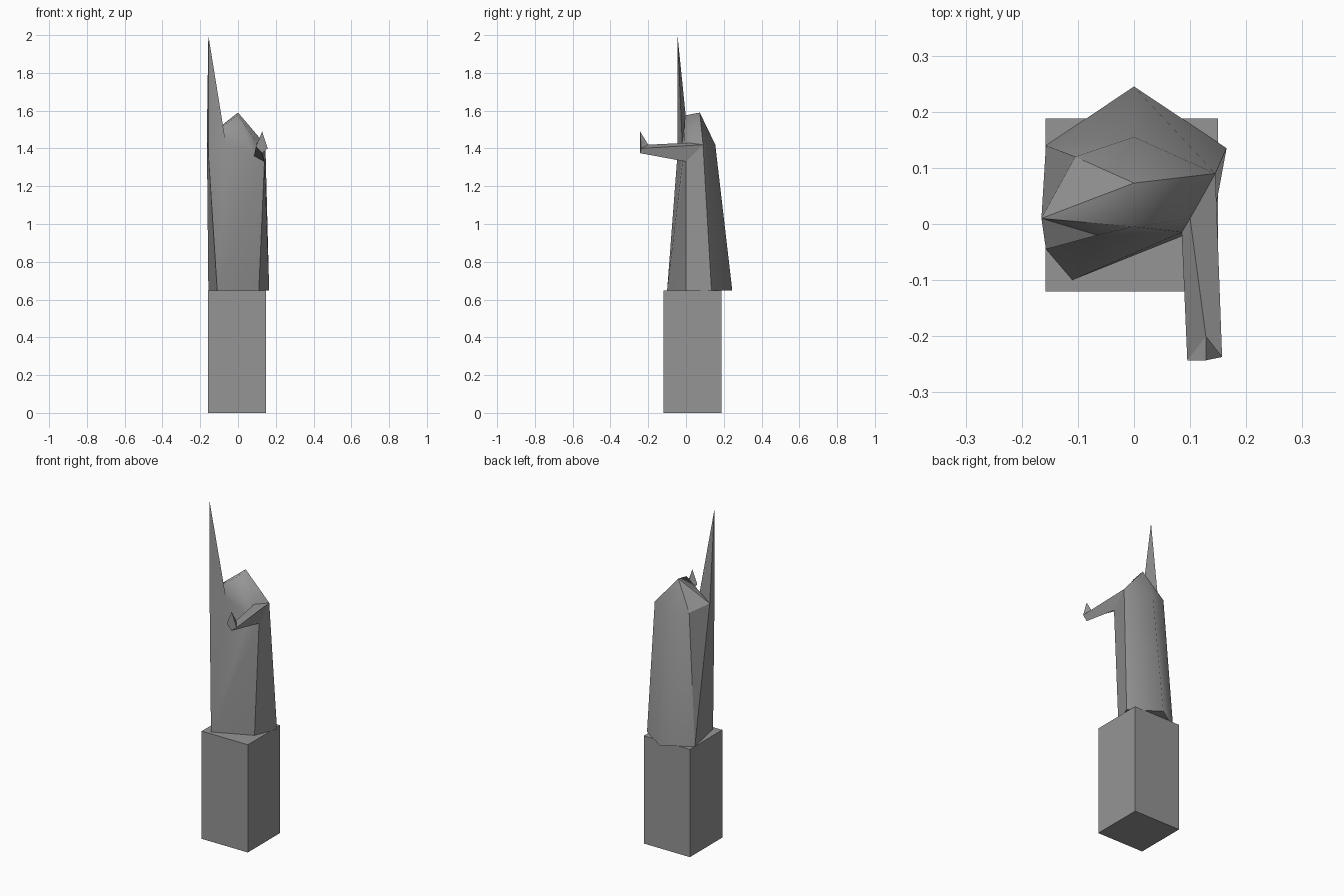
import bpy, bmesh, math

old = bpy.data.objects.get("Cube")
if old:
    bpy.data.objects.remove(old, do_unlink=True)

stone = bpy.data.materials.new("grey_stone")
stone.use_nodes = True
GREY = (0.3, 0.3, 0.3, 1)
stone.diffuse_color = GREY
stone.node_tree.nodes["Principled BSDF"].inputs["Base Color"].default_value = GREY


def build(name, points, faces, soft=(), limit=30):
    """Faceted solid from named corners; 'soft' edges stay smooth at any angle."""
    bm = bmesh.new()
    v = {k: bm.verts.new(co) for k, co in points.items()}
    for f in faces:
        bm.faces.new([v[k] for k in f.split()])
    bmesh.ops.recalc_face_normals(bm, faces=bm.faces)
    bm.normal_update()
    for f in bm.faces:
        f.smooth = True
    for e in bm.edges:
        e.smooth = e.calc_face_angle(math.pi) < math.radians(limit)
    for pair in soft:
        bm.edges.get([v[k] for k in pair.split()]).smooth = True
    mesh = bpy.data.meshes.new(name)
    bm.to_mesh(mesh)
    bm.free()
    mesh.materials.append(stone)
    ob = bpy.data.objects.new(name, mesh)
    bpy.context.collection.objects.link(ob)
    return ob


# Pedestal block
TOP = 0.648
bpy.ops.mesh.primitive_cube_add(size=1, location=(-0.004, 0.034, TOP / 2))
pedestal = bpy.context.object
pedestal.name = "pedestal"
pedestal.scale = (0.307, 0.308, TOP)
pedestal.data.materials.append(stone)

# Arm root corners, shared by the robe and the arm
root = {
    "inner": (0.085, -0.015, 1.36),
    "upper": (0.10, 0.01, 1.43),
    "shoulder": (0.145, 0.09, 1.42),
    "armpit": (0.14, 0.0, 1.33),
}

# Robed figure with a pointed crest on one side
robe = dict(root)
robe.update({
    "hem_front": (-0.11, -0.10, TOP),
    "hem_side": (0.11, 0.0, TOP),
    "hem_corner": (0.165, 0.135, TOP),
    "hem_back": (0.0, 0.245, TOP),
    "hem_rear": (-0.157, 0.14, TOP),
    "chest": (-0.157, -0.045, 1.37),
    "spike": (-0.157, -0.045, 2.0),
    "cleft": (-0.065, -0.02, 1.43),
    "ridge": (-0.165, 0.01, 1.46),
    "brow": (0.0, -0.005, 1.575),
    "crown": (0.0, 0.073, 1.59),
    "nape": (0.0, 0.155, 1.42),
    "rear": (-0.105, 0.12, 1.43),
})
build("robed_figure", robe, [
    "hem_front hem_side hem_corner hem_back hem_rear",
    # front
    "hem_front hem_side armpit", "hem_front armpit inner",
    "hem_front inner cleft", "hem_front cleft chest",
    "chest cleft spike", "inner brow cleft", "inner upper brow",
    # crest
    "cleft brow ridge", "spike cleft ridge", "chest spike ridge",
    # sides and back
    "hem_front chest ridge", "hem_front ridge hem_rear", "hem_rear ridge rear",
    "hem_rear rear nape hem_back", "hem_back nape shoulder hem_corner",
    "hem_corner shoulder armpit hem_side",
    # hood
    "rear ridge crown", "rear crown nape", "nape crown shoulder",
    "crown brow upper shoulder", "brow ridge crown",
    "inner upper shoulder armpit",
], soft=["hem_back nape", "nape crown", "nape rear", "nape shoulder",
         "brow upper", "brow inner", "brow cleft", "inner cleft", "brow crown"])

# Outstretched arm ending in a raised fingertip
arm = dict(root)
arm.update({
    "hand_inner": (0.095, -0.243, 1.41),
    "hand_top": (0.128, -0.20, 1.42),
    "hand_outer": (0.157, -0.237, 1.40),
    "hand_base": (0.128, -0.243, 1.375),
    "fingertip": (0.128, -0.243, 1.49),
})
ring = ["inner", "upper", "shoulder", "armpit"]
hand = ["hand_inner", "hand_top", "hand_outer", "hand_base"]
faces = [" ".join(ring)]
for i in range(4):
    j = (i + 1) % 4
    faces.append(" ".join([ring[i], ring[j], hand[j], hand[i]]))
    faces.append(" ".join([hand[i], hand[j], "fingertip"]))
build("arm", arm, faces)
